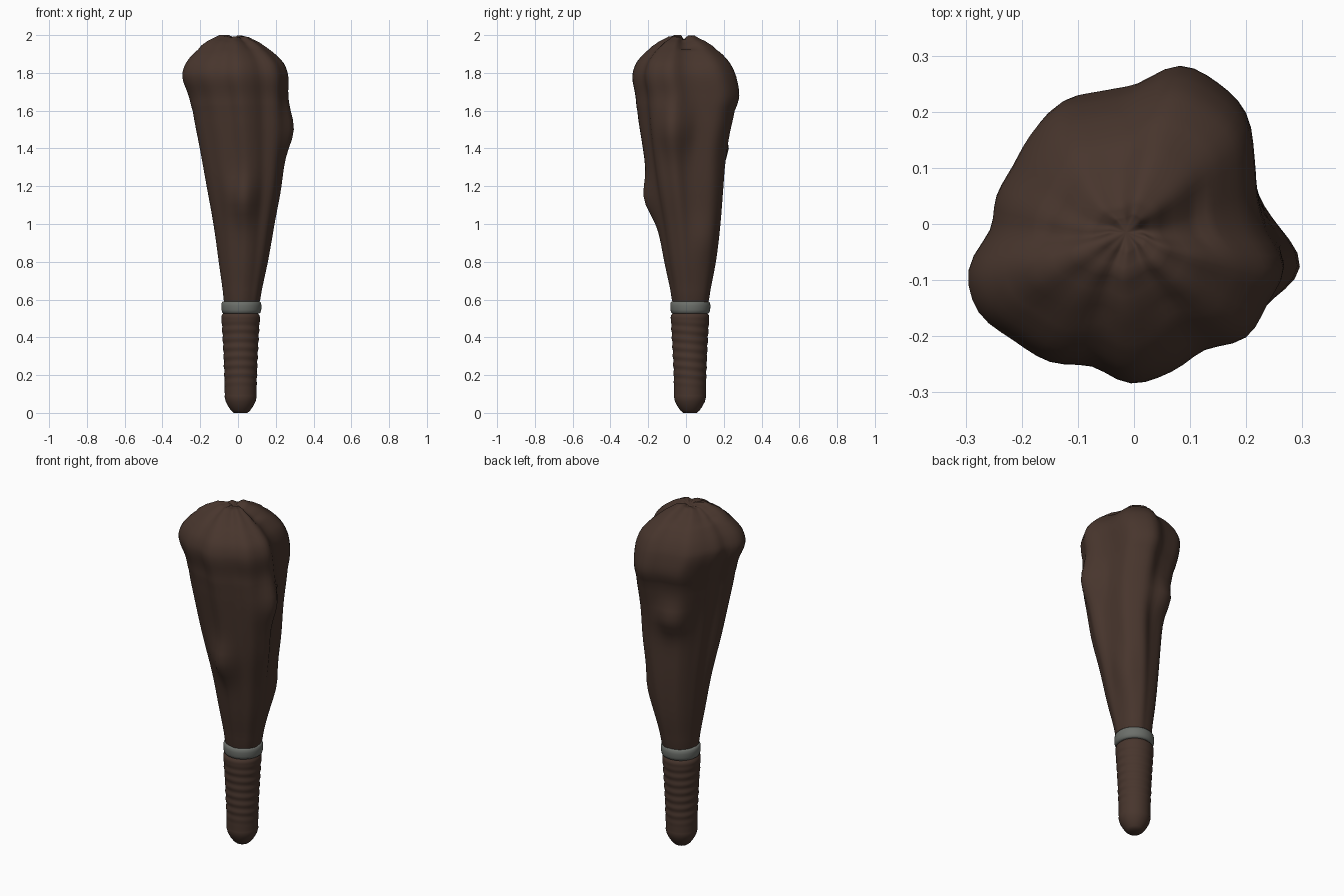
import bpy, bmesh, math
from math import sin, cos, tau, radians, exp, floor

cube = bpy.data.objects.get("Cube")
if cube:
    bpy.data.objects.remove(cube)


def material(name, rgb, rough):
    mat = bpy.data.materials.new(name)
    mat.use_nodes = True
    mat.diffuse_color = (*rgb, 1)
    node = mat.node_tree.nodes["Principled BSDF"]
    node.inputs["Base Color"].default_value = (*rgb, 1)
    node.inputs["Roughness"].default_value = rough
    return mat


brown = material("dark brown wood", (0.064, 0.036, 0.026), 0.8)
grey = material("dull grey metal", (0.15, 0.16, 0.145), 0.6)


def catmull(a, b, c, d, t):
    return b + 0.5 * t * (c - a + t * (2*a - 5*b + 4*c - d + t * (3*(b - c) + d - a)))


def skin(name, rings, mat, cap_top=None, angle=60):
    """Bridge equal rings of points, closing both ends."""
    bm = bmesh.new()
    loops = [[bm.verts.new(p) for p in ring] for ring in rings]
    n = len(loops[0])
    for low, high in zip(loops, loops[1:]):
        for i in range(n):
            j = (i + 1) % n
            bm.faces.new((low[i], low[j], high[j], high[i]))
    bm.faces.new(loops[0][::-1])
    if cap_top:
        tip = bm.verts.new(cap_top)
        for i in range(n):
            bm.faces.new((loops[-1][i], loops[-1][(i + 1) % n], tip))
    else:
        bm.faces.new(loops[-1])
    mesh = bpy.data.meshes.new(name)
    bm.to_mesh(mesh)
    bm.free()
    mesh.materials.append(mat)
    obj = bpy.data.objects.new(name, mesh)
    bpy.context.collection.objects.link(obj)
    bpy.ops.object.select_all(action="DESELECT")
    obj.select_set(True)
    bpy.context.view_layer.objects.active = obj
    bpy.ops.object.shade_smooth_by_angle(angle=radians(angle))
    return obj


# Club head: lobed cross-section, radius at even steps around the axis
LOBES = [.232, .225, .245, .28, .292, .294, .252, .247, .257, .245, .235, .24,
         .243, .29, .303, .287, .28, .26, .282, .27, .255, .28, .272, .272]
MEAN = sum(LOBES) / len(LOBES)

# Height, then the x and y extents of the head, without the knots
EXTENTS = [
    (.54, -.07, .107, -.068, .112),
    (.60, -.076, .118, -.075, .122),
    (.8, -.102, .158, -.115, .158),
    (1, -.13, .193, -.152, .182),
    (1.2, -.166, .23, -.195, .198),
    (1.4, -.202, .248, -.228, .212),
    (1.6, -.24, .258, -.258, .258),
    (1.68, -.262, .262, -.268, .282),
    (1.78, -.295, .266, -.284, .266),
    (1.85, -.277, .243, -.265, .234),
    (1.91, -.228, .185, -.215, .18),
    (1.96, -.16, .112, -.145, .1),
    (1.988, -.1, .055, -.09, .045),
    (1.988, -.05, .02, -.045, .015),
]

# Knots: angle, height, push, angular spread, vertical spread
KNOTS = [(-12, 1.5, .044, 22, .12), (-95, 1.13, .045, 20, .11),
         (106, 1.39, .052, 22, .09), (30, .92, .022, 24, .12)]


def lobe(a):
    n = len(LOBES)
    f = a / tau * n
    i = floor(f)
    return catmull(*(LOBES[(i + k) % n] for k in (-1, 0, 1, 2)), f - i) / MEAN


def fit(values, low, high):
    a, b = min(values), max(values)
    return [low + (v - a) / (b - a) * (high - low) for v in values]


def head_ring(row, segments=72):
    z, x0, x1, y0, y1 = row
    depth = min(1, .25 + max(0, z - .55) * 1.1)
    if z > 1.8:
        depth += (z - 1.8) * 2
    angles = [i * tau / segments for i in range(segments)]
    radii = [1 + (lobe(a) - 1) * depth for a in angles]
    xs = fit([r * cos(a) for a, r in zip(angles, radii)], x0, x1)
    ys = fit([r * sin(a) for a, r in zip(angles, radii)], y0, y1)
    ring = []
    for a, r, x, y in zip(angles, radii, xs, ys):
        push = 0
        for deg, height, amount, spread, tall in KNOTS:
            d = math.degrees(a) - deg
            d = (d + 180) % 360 - 180
            push += amount * exp(-(d / spread)**2 - ((z - height) / tall)**2)
        lift = (r - 1) * .06 if z > 1.93 else 0
        ring.append((x + push * cos(a), y + push * sin(a), min(2, z + lift)))
    return ring


rings = []
for i in range(len(EXTENTS) - 1):
    rows = [EXTENTS[min(max(i + k, 0), len(EXTENTS) - 1)] for k in (-1, 0, 1, 2)]
    for s in range(4):
        t = s / 4
        row = [catmull(*column, t) for column in zip(*rows)]
        row[0] = rows[1][0] + (rows[2][0] - rows[1][0]) * t
        rings.append(head_ring(row))
rings.append(head_ring(EXTENTS[-1]))
skin("club_head", rings, brown, cap_top=(-.014, -.015, 1.975), angle=80)


def lathe(name, profile, centre, mat, segments=48, ripple=None, angle=60):
    rings = []
    for r, z in profile:
        ring = []
        for i in range(segments):
            a = i * tau / segments
            q = r + (ripple(a, z) if ripple else 0)
            ring.append((centre[0] + q * cos(a), centre[1] + q * sin(a), z))
        rings.append(ring)
    return skin(name, rings, mat, angle=angle)


# Handle: rounded butt and a grip wound with slanted ridges
def ridges(a, z):
    fade = max(0, min(1, (z - .12) / .08, (.5 - z) / .04))
    return .0019 * fade * sin(tau * (z + .008 * sin(a)) / .047)


handle = [(.036, 0), (.05, .012), (.066, .035), (.079, .06), (.085, .085)]
steps = 60
for i in range(1, steps + 1):
    t = i / steps
    handle.append((.084 + .018 * t**1.6, .085 + .42 * t))
handle += [(.1, .517), (.092, .526), (.08, .54)]
lathe("handle", handle, (.014, .021), brown, ripple=ridges)

# Metal collar between the handle and the head
collar = [(.07, .526), (.094, .526), (.101, .531), (.105, .545),
          (.106, .568), (.104, .583), (.098, .59), (.07, .59)]
lathe("collar", collar, (.018, .023), grey, angle=50)
